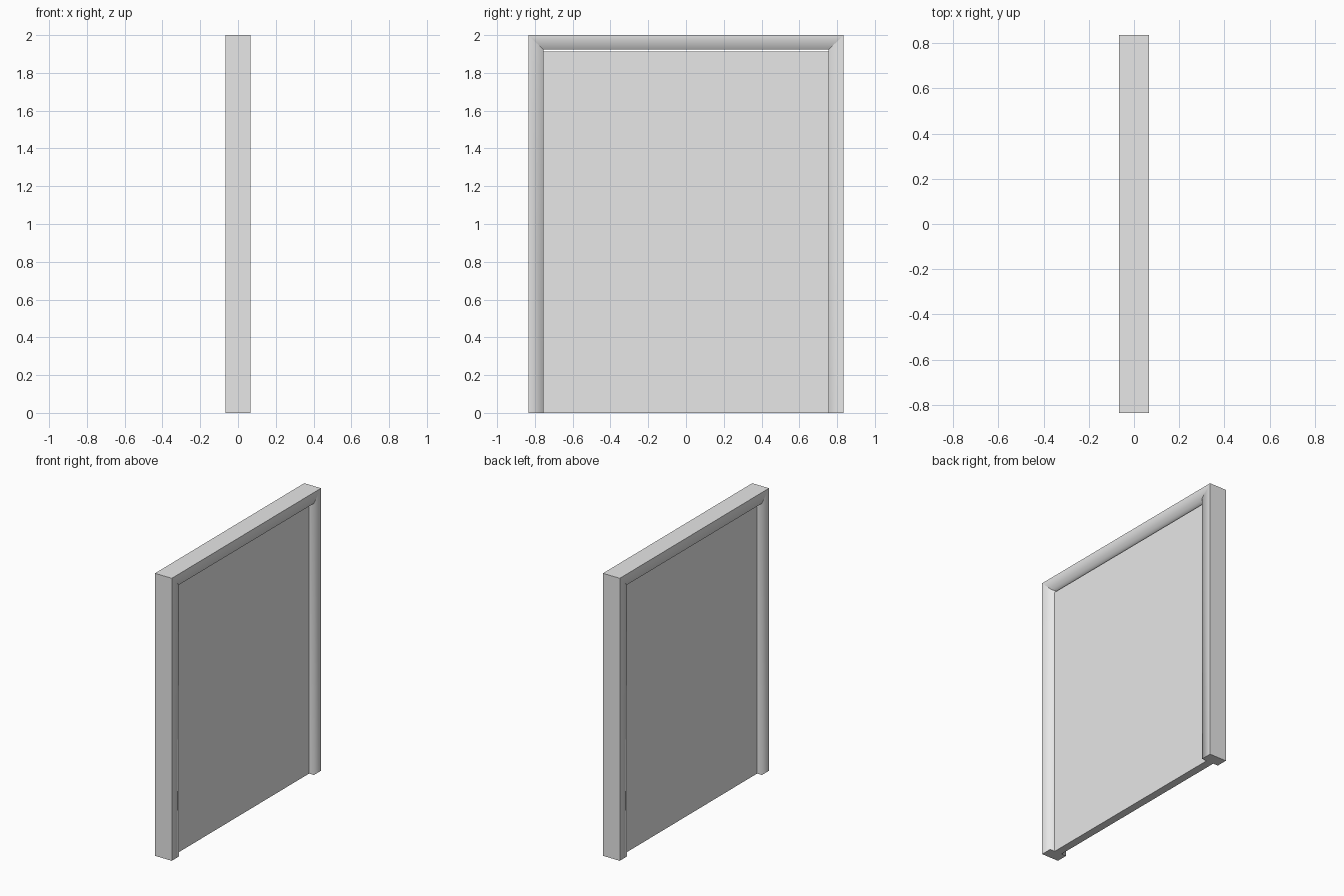
import bpy
import bmesh

if "Cube" in bpy.data.objects:
    bpy.data.objects.remove(bpy.data.objects["Cube"], do_unlink=True)

HALF_DEPTH = 0.066
HALF_WIDTH = 0.835
HEIGHT = 2.0
OPEN_HALF = 0.755
OPEN_TOP = 1.923
PANEL_TOP = 1.912
PANEL_HALF_DEPTH = 0.028

# Single plain grey finish
grey = bpy.data.materials.new("plain_grey")
grey.use_nodes = True
colour = (0.8, 0.8, 0.8, 1.0)
grey.diffuse_color = colour
grey.node_tree.nodes["Principled BSDF"].inputs["Base Color"].default_value = colour


def add_object(name, bm):
    bmesh.ops.recalc_face_normals(bm, faces=bm.faces[:])
    mesh = bpy.data.meshes.new(name)
    bm.to_mesh(mesh)
    bm.free()
    mesh.materials.append(grey)
    obj = bpy.data.objects.new(name, mesh)
    bpy.context.collection.objects.link(obj)
    return obj


def arch(half, top):
    """Open U-shaped outline, from one foot over the head to the other."""
    return [(-half, 0), (-half, top), (half, top), (half, 0)]


# Door frame: two jambs and a head with mitred corners
bm = bmesh.new()


def ring(x, half, top):
    return [bm.verts.new((x, y, z)) for y, z in arch(half, top)]


loops = [
    ring(-HALF_DEPTH, HALF_WIDTH, HEIGHT),
    ring(-HALF_DEPTH, OPEN_HALF, OPEN_TOP),
    ring(HALF_DEPTH, OPEN_HALF, OPEN_TOP),
    ring(HALF_DEPTH, HALF_WIDTH, HEIGHT),
]
for k in range(4):
    a, b = loops[k], loops[(k + 1) % 4]
    for i in range(3):
        bm.faces.new((a[i], a[i + 1], b[i + 1], b[i]))
for end in (0, 3):
    bm.faces.new([loop[end] for loop in loops])

# Inner arrises are shaded softly, every other corner stays crisp
soft = set(loops[1]), set(loops[2])
for face in bm.faces:
    face.smooth = True
for edge in bm.edges:
    edge.smooth = any(set(edge.verts) <= s for s in soft)
add_object("door_frame", bm)

# Flat door panel, with a narrow gap below the head
bm = bmesh.new()
bmesh.ops.create_cube(bm, size=1)
bmesh.ops.scale(bm, vec=(2 * PANEL_HALF_DEPTH, 2 * OPEN_HALF, PANEL_TOP), verts=bm.verts[:])
bmesh.ops.translate(bm, vec=(0, 0, PANEL_TOP / 2), verts=bm.verts[:])
add_object("door_panel", bm)
